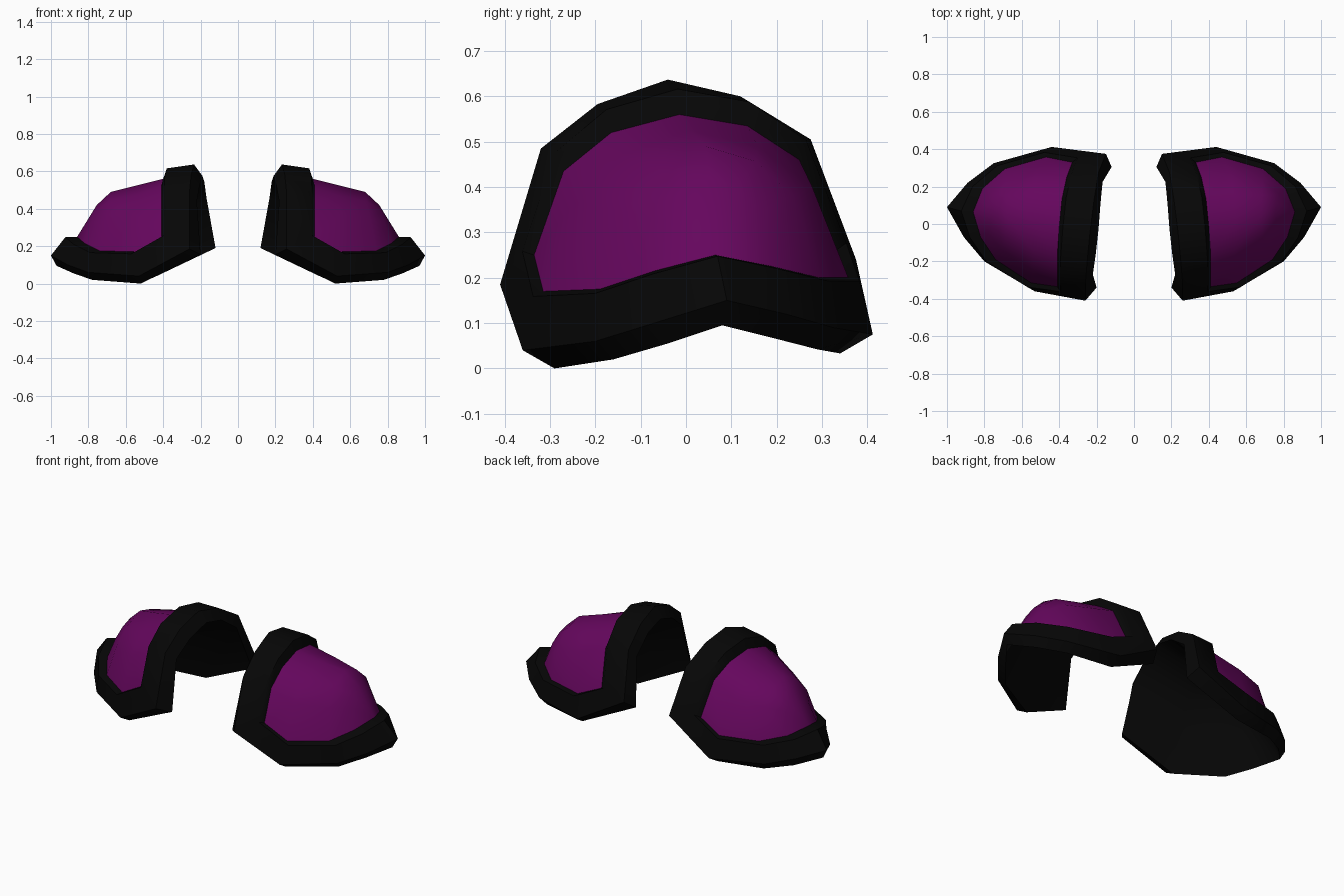
import bpy, bmesh, math
from mathutils import Vector

if "Cube" in bpy.data.objects:
    bpy.data.objects.remove(bpy.data.objects["Cube"], do_unlink=True)


def make_material(name, colour):
    mat = bpy.data.materials.new(name)
    mat.use_nodes = True
    rgba = (*colour, 1.0)
    mat.diffuse_color = rgba
    bsdf = next(n for n in mat.node_tree.nodes if n.type == 'BSDF_PRINCIPLED')
    bsdf.inputs["Base Color"].default_value = rgba
    return mat


purple = make_material("deep purple", (0.13, 0.002, 0.11))
black = make_material("near black", (0.002, 0.002, 0.002))

# Each loop runs from the front corner over the arch to the back corner,
# then along the lower edge, round the outer tip, to the front again.
dome_edge = [Vector(p) for p in (
    (.41, -.335, .25), (.41, -.27, .435), (.41, -.165, .52), (.40, -.015, .56),
    (.385, .135, .535), (.36, .25, .46), (.33, .33, .26),
    (.47, .358, .20), (.69, .295, .20), (.81, .19, .225), (.86, .065, .25),
    (.82, -.07, .215), (.74, -.19, .175), (.55, -.315, .17))]
rim_crest = [Vector(p) for p in (
    (.26, -.41, .185), (.26, -.32, .485), (.25, -.195, .583), (.235, -.04, .637),
    (.215, .12, .60), (.19, .275, .505), (.15, .375, .24),
    (.44, .412, .075), (.75, .325, .09), (.89, .22, .12), (1, .09, .15),
    (.91, -.07, .10), (.80, -.2, .06), (.53, -.36, .04))]
inner_edge = [Vector(p) for p in (
    (.20, -.34, .155), (.22, -.27, .44), (.205, -.165, .525), (.19, -.03, .575),
    (.18, .10, .545), (.168, .225, .455), (.12, .305, .19),
    (.45, .34, .033), (.72, .29, .042), (.86, .2, .065), (.97, .08, .095),
    (.88, -.04, .055), (.78, -.16, .02), (.52, -.29, 0))]

CENTRE = Vector((.35, 0, .1))
ACROSS = (0, .1, .255, .48, .705, .88, 1)     # spacing over the arch
RISE = (0, .54, .84, 1, .89, .63, 0)          # height over the arch


def finish(name, bm, mat, outward, angle):
    """Orient the faces, then mirror the part to the other side."""
    bmesh.ops.recalc_face_normals(bm, faces=bm.faces[:])
    bm.normal_update()
    facing = sum(f.normal.dot(f.calc_center_median() - CENTRE) * f.calc_area()
                 for f in bm.faces)
    if facing * outward < 0:
        bmesh.ops.reverse_faces(bm, faces=bm.faces[:])
    mesh = bpy.data.meshes.new(name)
    bm.to_mesh(mesh)
    bm.free()
    mesh.materials.append(mat)
    obj = bpy.data.objects.new(name, mesh)
    bpy.context.collection.objects.link(obj)
    mirror = obj.modifiers.new("mirror", 'MIRROR')
    mirror.use_mirror_merge = False
    bpy.ops.object.select_all(action='DESELECT')
    obj.select_set(True)
    bpy.context.view_layer.objects.active = obj
    bpy.ops.object.shade_smooth_by_angle(angle=math.radians(angle))


def bridge(bm, a, b, closed=False):
    """Join two rows of vertices with quads."""
    n = len(a)
    for i in range(n if closed else n - 1):
        j = (i + 1) % n
        bm.faces.new((a[i], a[j], b[j], b[i]))


def cap(name, loop, tops, mat, outward):
    """Hollow half dome: arched rows that shrink toward the outer tip."""
    bm = bmesh.new()
    rows = [[bm.verts.new(p) for p in loop[:7]]]
    for k, (top_x, top_z) in enumerate(tops):
        a, b = loop[13 - k], loop[7 + k]
        row = []
        for s, t in zip(ACROSS, RISE):
            p = a.lerp(b, s)
            p.x += (top_x - p.x) * t
            p.z += (top_z - p.z) * t
            row.append(bm.verts.new(p))
        rows.append(row)
    for a, b in zip(rows, rows[1:]):
        bridge(bm, a, b)
    tip = bm.verts.new(loop[10])
    for a, b in zip(rows[-1], rows[-1][1:]):
        bm.faces.new((a, b, tip))
    finish(name, bm, mat, outward, 60)


def step_point(p, crest):
    """Point where the rim stands up from the dome edge."""
    lift = (p - CENTRE).normalized() * .045 + (crest - p) * .15
    lift.y *= .5
    return p + lift


# Coloured outer domes and the dark hollow inside
cap("shoulder_domes", dome_edge, ((.54, .525), (.68, .49), (.755, .42)), purple, 1)
cap("inner_linings", inner_edge, ((.50, .48), (.63, .44), (.71, .37)), black, -1)

# Raised rim: step up from the dome, crest, and underside edge
rim_step = [step_point(p, c) for p, c in zip(dome_edge, rim_crest)]
bm = bmesh.new()
loops = [[bm.verts.new(p) for p in loop]
         for loop in (dome_edge, rim_step, rim_crest, inner_edge)]
for a, b in zip(loops, loops[1:]):
    bridge(bm, a, b, closed=True)
finish("raised_rims", bm, black, 1, 50)
